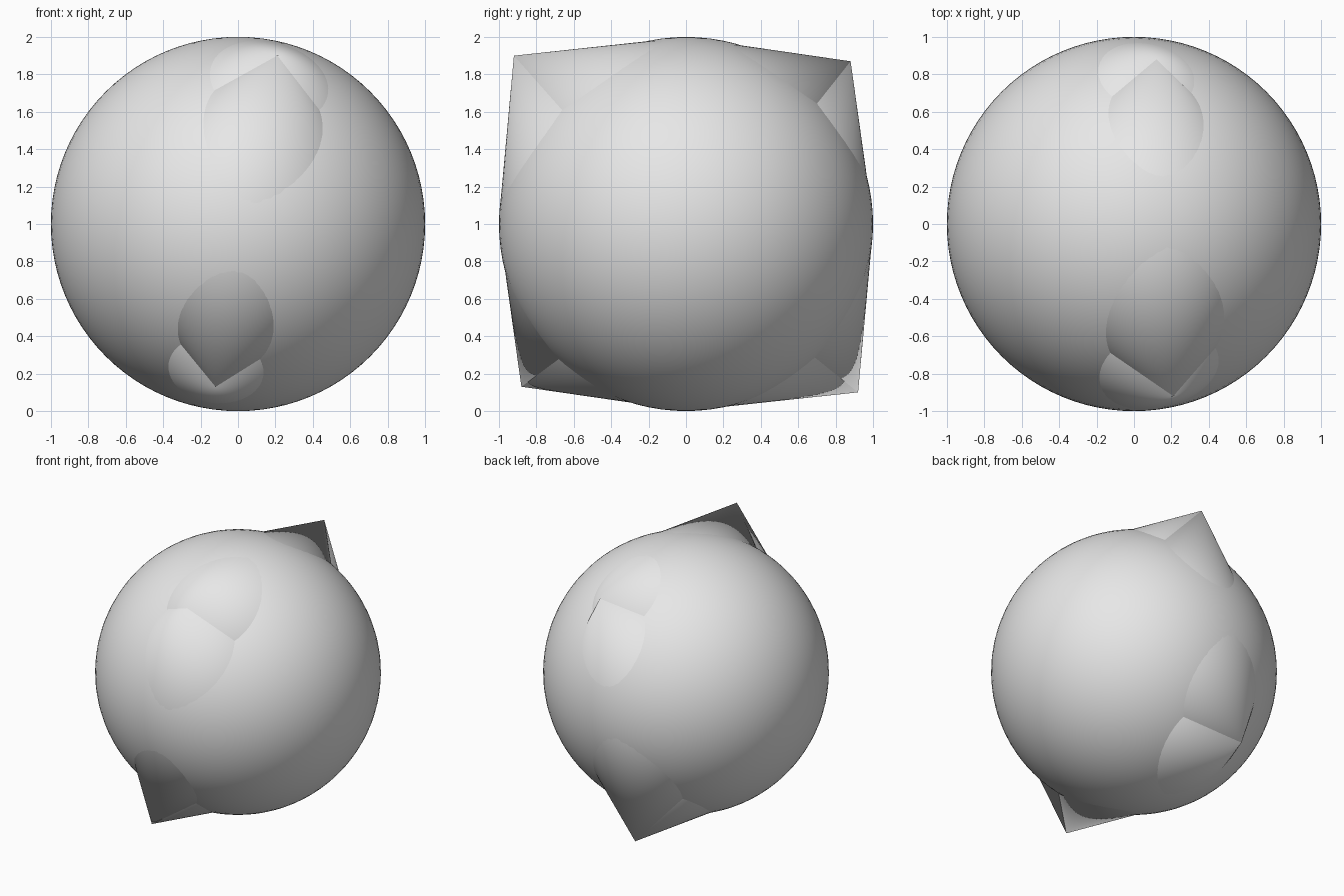
import bpy
import math
from mathutils import Vector

cube = bpy.data.objects.get("Cube")
if cube:
    bpy.data.objects.remove(cube)

CENTRE = Vector((0, 0, 1))
HALF_ANGLE = math.radians(40.5)   # opening of every spike cone
SLANT = 0.8                       # length of a cone's side

# Single plain material
grey = bpy.data.materials.new("light_grey")
grey.use_nodes = True
colour = (0.8, 0.8, 0.8, 1)
grey.diffuse_color = colour
grey.node_tree.nodes["Principled BSDF"].inputs["Base Color"].default_value = colour


def add_spike(name, tip, lean_towards, lean):
    """Cone with its apex at tip, running into the ball and leaning to one side."""
    inward = -tip.normalized()
    axis = inward * math.cos(lean) + lean_towards.normalized() * math.sin(lean)
    height = SLANT * math.cos(HALF_ANGLE)
    bpy.ops.mesh.primitive_cone_add(
        vertices=64, radius1=SLANT * math.sin(HALF_ANGLE), radius2=0, depth=height,
        location=CENTRE + tip + axis * height / 2,
        rotation=(-axis).to_track_quat('Z', 'Y').to_euler())
    cone = bpy.context.object
    cone.name = name
    cone.data.materials.append(grey)
    bpy.ops.object.shade_smooth_by_angle(angle=math.radians(30))


# Ball body
bpy.ops.mesh.primitive_uv_sphere_add(segments=96, ring_count=48, radius=1, location=CENTRE)
ball = bpy.context.object
ball.name = "ball"
ball.data.materials.append(grey)
bpy.ops.object.shade_smooth()

# Two perpendicular spike directions, each repeated on the opposite side;
# every spike is a pair of cones sharing a tip
long_tip = Vector((0.21, -0.92, 0.90))
short_tip = Vector((0.12, 0.88, 0.87))
spikes = [("long_spike", long_tip, short_tip, math.radians(9.5)),
          ("short_spike", short_tip, long_tip, math.radians(12.5))]
for name, tip, side, lean in spikes:
    for end, s in (("upper", 1), ("lower", -1)):
        for half, t in (("first", 1), ("second", -1)):
            add_spike(f"{end}_{name}_{half}_half", tip * s, side * t, lean)
